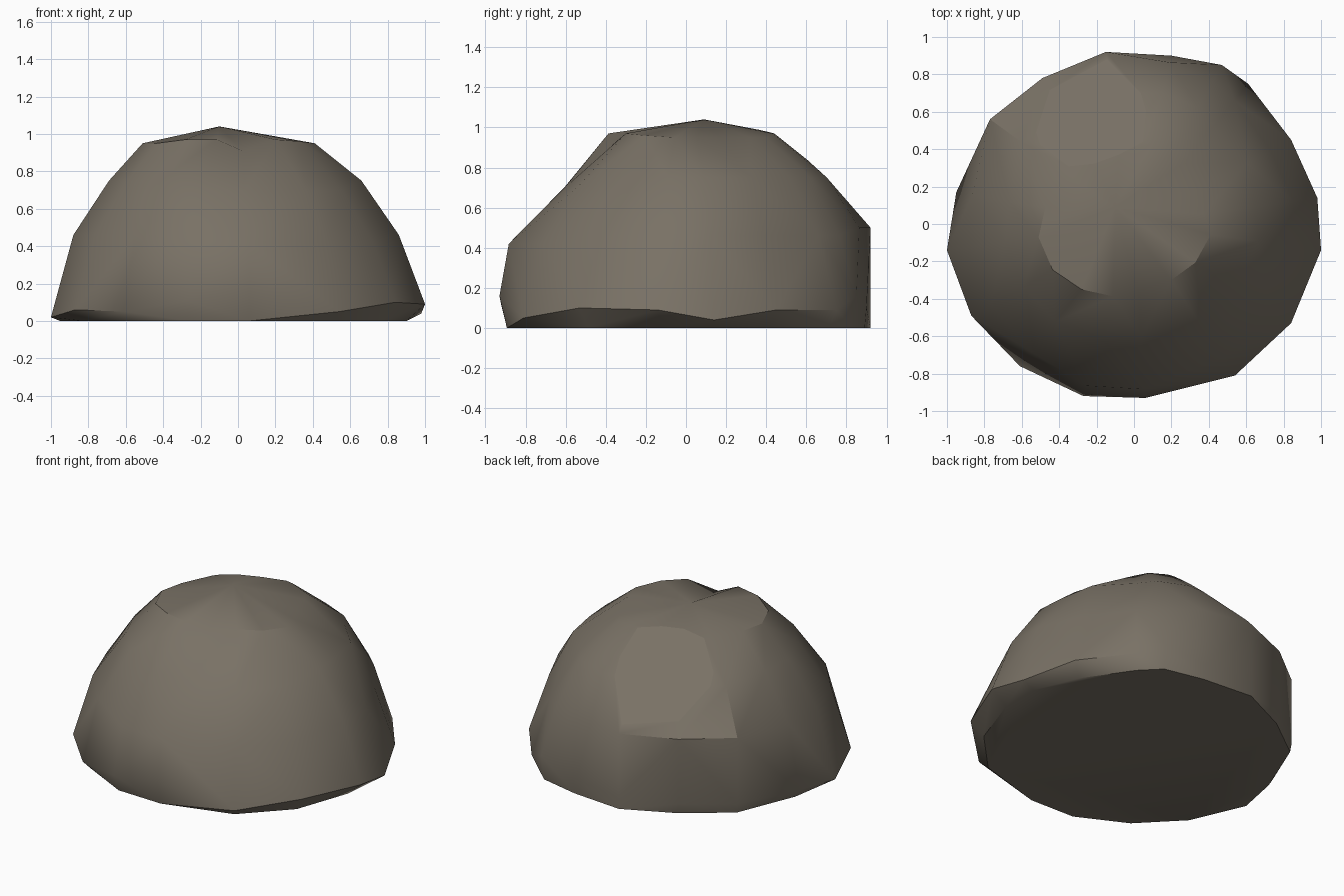
import bpy
import bmesh
import math

cube = bpy.data.objects.get("Cube")
if cube:
    bpy.data.objects.remove(cube, do_unlink=True)


def flat_material(name, colour):
    mat = bpy.data.materials.new(name)
    mat.use_nodes = True
    mat.diffuse_color = colour
    bsdf = mat.node_tree.nodes["Principled BSDF"]
    bsdf.inputs["Base Color"].default_value = colour
    bsdf.inputs["Roughness"].default_value = 0.9
    return mat


def add_ring(mesh, outline, factors, heights):
    """One irregular ring: the outline shrunk per column, at given heights."""
    ring = []
    for (x, y), factor, height in zip(outline, factors, heights):
        ring.append(mesh.verts.new((x * factor, y * factor, height)))
    return ring


def bridge(mesh, lower, upper):
    """Join two rings with triangles whose diagonals follow the ridges."""
    count = len(lower)
    for i in range(count):
        j = (i + 1) % count
        a, b, c, d = lower[i], lower[j], upper[j], upper[i]
        # choose the diagonal that bulges outward, as a chipped stone does
        normal = (b.co - a.co).cross(d.co - a.co)
        if normal.dot(c.co - a.co) > 0:
            mesh.faces.new((a, b, c))
            mesh.faces.new((a, c, d))
        else:
            mesh.faces.new((a, b, d))
            mesh.faces.new((b, c, d))


def chip(mesh, point, normal):
    """Slice a flat facet off the stone and return the new face."""
    everything = mesh.verts[:] + mesh.edges[:] + mesh.faces[:]
    bmesh.ops.bisect_plane(mesh, geom=everything, dist=1e-4, plane_co=point,
                           plane_no=normal, clear_outer=True)
    border = [edge for edge in mesh.edges if edge.is_boundary]
    return bmesh.ops.holes_fill(mesh, edges=border, sides=0)["faces"]


# Ground outline of the boulder, counter-clockwise from its +x side
outline = [(1, -.14), (.98, .14), (.84, .45), (.61, .75), (.47, .85), (.2, .9),
           (-.15, .92), (-.49, .78), (-.77, .56), (-.95, .17), (-1, -.14),
           (-.87, -.49), (-.61, -.76), (-.27, -.92), (.06, -.93),
           (.54, -.81), (.84, -.53)]
count = len(outline)

# Undercut foot, widest edge, and the shoulders above it
foot = [.9, .92, .93, .95, .98, .99, 1, .98, .99, .97, .95,
        .95, .95, .96, .96, .94, .92]
rim_heights = [.09, .04, .09, .09, .16, .1, .08, .07, .06, .05, .02,
               .06, .05, .11, .16, .05, .1]
shoulder = [.86, .87, .87, .88, .9, .96, 1, 1, 1, .91, .88,
            .88, .9, .94, .95, .88, .86]
upper = [.66, .66, .72, .69, .73, .78, .76, .76, .78, .7, .69,
         .68, .69, .66, .65, .67, .66]
crown = [.41, .38, .37, .43, .47, .48, .5, .5, .5, .5, .51,
         .5, .46, .42, .4, .37, .39]
crown_heights = [.95] * 5 + [.97] * 3 + [.95] * 4 + [.97, .97, .91, .97, .96]

# Boulder body
bm = bmesh.new()
rings = [add_ring(bm, outline, foot, [0] * count),
         add_ring(bm, outline, [1] * count, rim_heights),
         add_ring(bm, outline, shoulder, [.46] * 5 + [.5] * 4 + [.46] * 4 + [.42] * 4),
         add_ring(bm, outline, upper, [.75] * 13 + [.7] * 4),
         add_ring(bm, outline, crown, crown_heights)]
for lower_ring, upper_ring in zip(rings, rings[1:]):
    bridge(bm, lower_ring, upper_ring)

# Low peak and flat underside
peak = bm.verts.new((-.1, .09, 1.04))
for i in range(count):
    bm.faces.new((rings[-1][i], rings[-1][(i + 1) % count], peak))
bm.faces.new(list(reversed(rings[0])))

# Large flat chip on the back
facets = chip(bm, (-.15, .92, .51), (-.077, .204, .246))
bmesh.ops.recalc_face_normals(bm, faces=bm.faces)
bm.faces.index_update()
facet_ids = [face.index for face in facets]

data = bpy.data.meshes.new("boulder")
bm.to_mesh(data)
bm.free()
boulder = bpy.data.objects.new("boulder", data)
bpy.context.collection.objects.link(boulder)
data.materials.append(flat_material("warm grey stone", (.19, .165, .13, 1)))

# Soft shading with crisp chipped edges and a flat back chip
bpy.context.view_layer.objects.active = boulder
boulder.select_set(True)
bpy.ops.object.shade_smooth_by_angle(angle=math.radians(30))
for index in facet_ids:
    data.polygons[index].use_smooth = False
